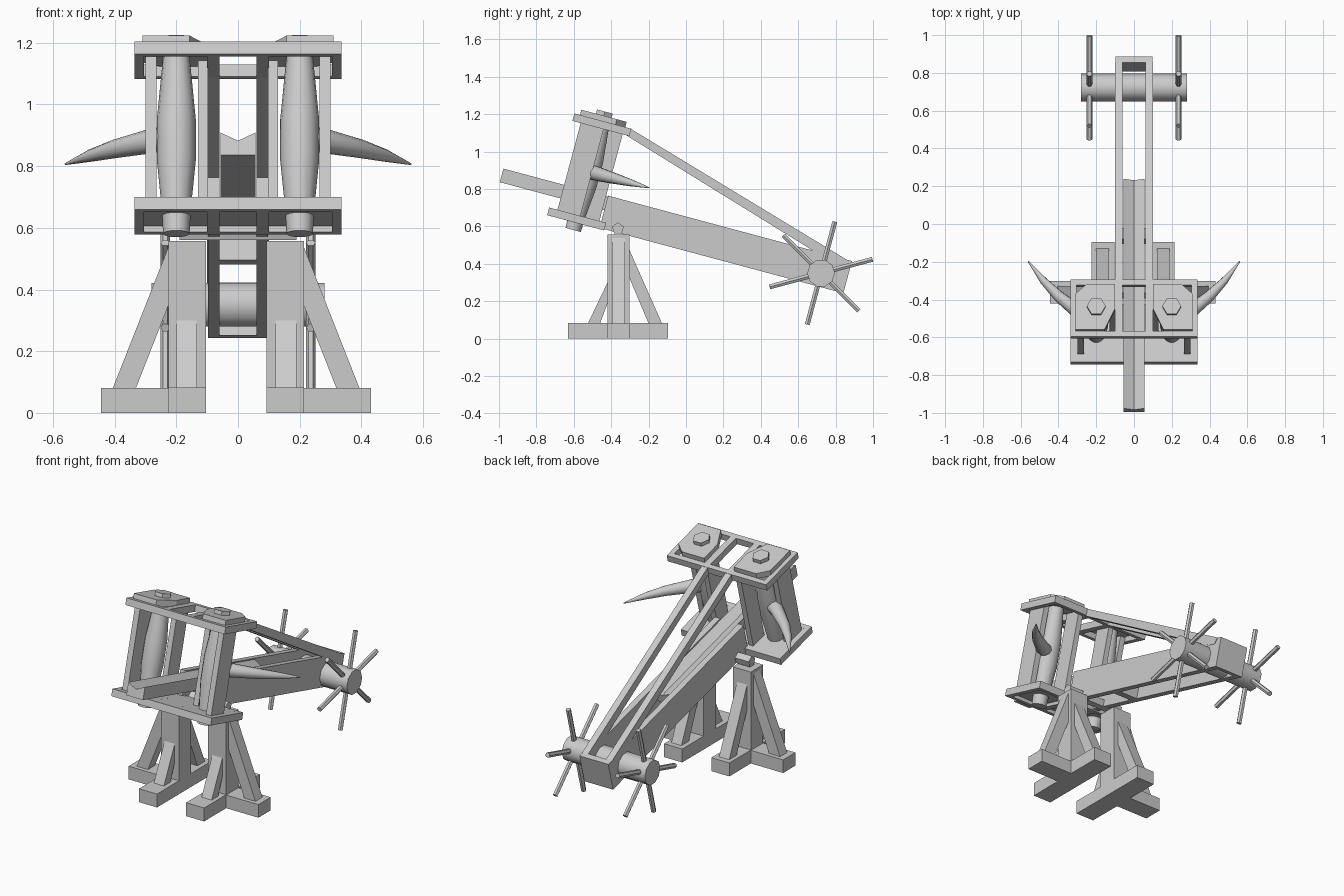
import bpy, bmesh
from math import sin, cos, pi, radians
from mathutils import Matrix, Vector

if "Cube" in bpy.data.objects:
    bpy.data.objects.remove(bpy.data.objects["Cube"])

TILT = Matrix.Rotation(radians(-15), 4, 'X')   # frame and stock lean with the stock
FLAT = Matrix.Identity(4)


def finish(name, bm, mat=FLAT, smooth=False):
    bm.transform(mat)
    bmesh.ops.recalc_face_normals(bm, faces=bm.faces)
    me = bpy.data.meshes.new(name)
    bm.to_mesh(me)
    bm.free()
    ob = bpy.data.objects.new(name, me)
    bpy.context.collection.objects.link(ob)
    if smooth:
        bpy.context.view_layer.objects.active = ob
        ob.select_set(True)
        bpy.ops.object.shade_smooth_by_angle(angle=radians(50))
        ob.select_set(False)
    return ob


def loft(name, rings, mat=FLAT, smooth=False):
    """Skin a list of equal-length point rings and cap both ends."""
    bm = bmesh.new()
    vs = [[bm.verts.new(p) for p in r] for r in rings]
    n = len(vs[0])
    for a, b in zip(vs, vs[1:]):
        for i in range(n):
            bm.faces.new((a[i], a[(i + 1) % n], b[(i + 1) % n], b[i]))
    bm.faces.new(vs[0][::-1])
    bm.faces.new(vs[-1])
    return finish(name, bm, mat, smooth)


def prism(name, pts, axis, lo, hi, mat=FLAT):
    """Extrude a 2D outline along x, y or z."""
    def put(p, t):
        q = list(p)
        q.insert('xyz'.index(axis), t)
        return q
    return loft(name, [[put(p, t) for p in pts] for t in (lo, hi)], mat)


def box(name, x, y, z, mat=FLAT):
    return prism(name, [(x[0], y[0]), (x[1], y[0]), (x[1], y[1]), (x[0], y[1])], 'z', z[0], z[1], mat)


def tube(name, path, radii, n, mat=FLAT, smooth=False, phase=0.0):
    """Round body along a path, with a radius at each point."""
    pts = [Vector(p) for p in path]
    rings = []
    for i, p in enumerate(pts):
        d = (pts[min(i + 1, len(pts) - 1)] - pts[max(i - 1, 0)]).normalized()
        ref = Vector((0, 0, 1)) if abs(d.z) < 0.9 else Vector((0, 1, 0))
        a = d.cross(ref).normalized()
        b = a.cross(d)
        rings.append([p + radii[i] * (a * cos(phase + 2 * pi * k / n) + b * sin(phase + 2 * pi * k / n))
                      for k in range(n)])
    return loft(name, rings, mat, smooth)


# Stock: two side rails with end wall and a cross block
box("stock_end_wall", (-.06, .06), (.715, .75), (.452, .63), TILT)
box("stock_cross_block", (-.06, .06), (-.23, -.17), (.452, .552), TILT)

# Slider with a V groove on top
prism("slider", [(-.056, .55), (.056, .55), (.056, .625), (0, .598), (-.056, .625)], 'y', -1.178, .08, TILT)

# Bottom and top frames
box("bottom_plate", (-.31, .31), (-.87, -.59), (.465, .487), TILT)
for nm, lo, hi in (("bottom", .445, .4872), ("top", .967, 1.008)):
    box(nm + "_front_bar", (-.335, .335), (-.888, -.857), (lo, hi), TILT)
    box(nm + "_back_bar", (-.335, .335), (-.604, -.573), (lo, hi), TILT)

# Winch drum and pivot axle
tube("winch_drum", [(-.28, .722, .35), (.28, .722, .35)], [.074, .074], 10, FLAT, True)
tube("pivot_axle", [(-.19, -.364, .588), (.19, -.364, .588)], [.033, .033], 5, FLAT, False, pi / 2)

for s, side in ((-1, "left"), (1, "right")):
    def sx(a, b, off=0.0):
        return tuple(sorted((s * a + off, s * b + off)))

    # Stock rail and sloping brace to the top frame
    box("stock_rail_" + side, sx(.06, .097), (-.6, .75), (.452, .63), TILT)
    prism("top_brace_" + side, [(-.59, 1.006), (-.573, 1.006), (.72, .63), (.70, .595), (.65, .595), (-.59, .967)],
          'x', *sx(.06, .1), TILT)

    # Frame side bars and posts
    for nm, lo, hi in (("bottom", .445, .4872), ("top", .967, 1.008)):
        box(f"{nm}_side_bar_{side}", sx(.305, .335), (-.857, -.604), (lo, hi), TILT)
        box(f"{nm}_inner_bar_{side}", sx(.06, .1), (-.857, -.604), (lo, hi), TILT)
    box("outer_post_" + side, sx(.265, .3), (-.842, -.715), (.487, .99), TILT)
    box("inner_post_" + side, sx(.097, .13), (-.72, -.61), (.487, .99), TILT)

    # Washer plate and nut over the rope bundle
    washer = [(.31, -.857), (.157, -.857), (.1, -.74), (.1, -.606), (.25, -.606), (.31, -.66)]
    prism("washer_" + side, [(s * x, u) for x, u in washer], 'z', 1.0, 1.037, TILT)
    tube("top_nut_" + side, [(s * .2, -.733, 1.03), (s * .2, -.733, 1.06)], [.05, .05], 6, TILT)

    # Twisted rope bundle
    prof = [(.405, .043), (.487, .047), (.65, .063), (.79, .063), (1.01, .042)]
    tube("rope_bundle_" + side, [(s * .2, -.733, v) for v, r in prof], [r for v, r in prof], 14, TILT, True)

    # Curved throwing arm
    arm = [(.2, -.735, .042), (.28, -.69, .04), (.40, -.59, .03), (.48, -.505, .02), (.56, -.4, .003)]
    tube("bow_arm_" + side, [(s * x, u, .728) for x, u, r in arm], [r for x, u, r in arm], 10, TILT, True)

    # Winch spokes
    for k in range(6):
        a = radians(15 + 60 * k)
        d = Vector((0, cos(a), sin(a)))
        c = Vector((s * .236, .722, .35))
        tube(f"winch_spoke_{side}_{k}", [c + d * .05, c + d * .285], [.015, .015], 6)

    # Stand: cross feet, upright and diagonal struts
    off = -.006
    box("stand_upright_" + side, sx(.098, .22, off), (-.42, -.302), (0.05, .557))
    box("long_foot_" + side, sx(.098, .22, off), (-.632, -.095), (0, .082))
    box("side_foot_" + side, sx(.2, .438, off), (-.42, -.302), (0, .08))
    prism("front_strut_" + side, [(-.525, .08), (-.415, .31), (-.415, .2), (-.46, .08)], 'x', *sx(.127, .195, off))
    prism("back_strut_" + side, [(-.128, .08), (-.305, .48), (-.305, .33), (-.2, .08)], 'x', *sx(.127, .195, off))
    prism("side_strut_" + side, [(s * x + off, z) for x, z in ((.4, .08), (.215, .55), (.215, .36), (.325, .08))],
          'y', -.395, -.327)
